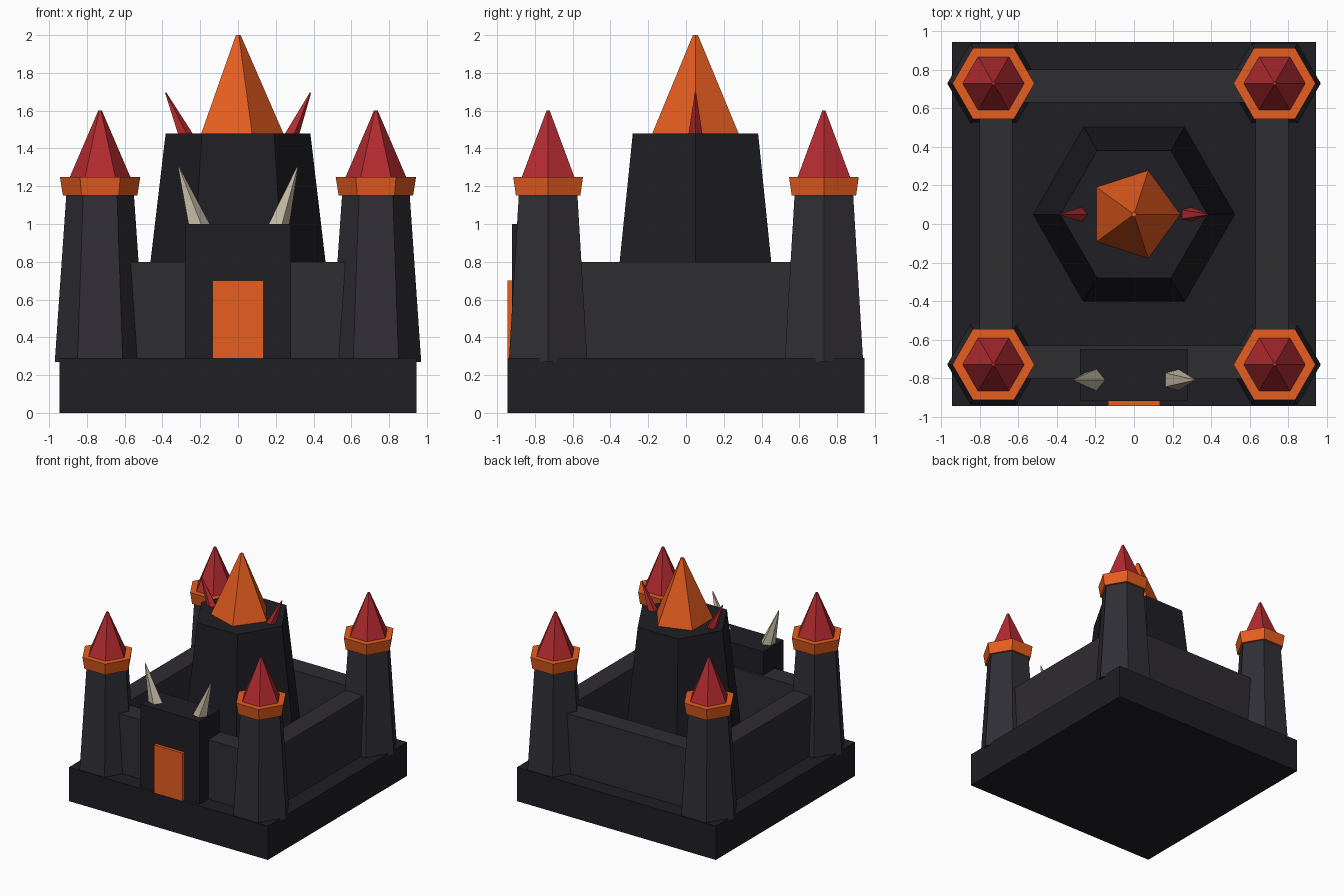
import bpy, bmesh
from math import cos, sin, tau, atan2, hypot
from mathutils import Vector, Matrix

if "Cube" in bpy.data.objects:
    bpy.data.objects.remove(bpy.data.objects["Cube"])


def material(name, rgb):
    m = bpy.data.materials.new(name)
    m.diffuse_color = (*rgb, 1)
    m.use_nodes = True
    m.node_tree.nodes["Principled BSDF"].inputs["Base Color"].default_value = m.diffuse_color
    return m


DARK = material("dark_stone", (0.014, 0.013, 0.018))
WALL = material("wall_stone", (0.028, 0.026, 0.031))
TOWER = material("tower_stone", (0.030, 0.028, 0.036))
ORANGE = material("orange", (0.80, 0.11, 0.014))
RED = material("red", (0.45, 0.024, 0.030))
BONE = material("bone", (0.55, 0.48, 0.36))


def finish(name, bm, mat):
    bmesh.ops.recalc_face_normals(bm, faces=bm.faces)
    mesh = bpy.data.meshes.new(name)
    bm.to_mesh(mesh)
    bm.free()
    mesh.materials.append(mat)
    ob = bpy.data.objects.new(name, mesh)
    bpy.context.collection.objects.link(ob)
    return ob


def box(name, lo, hi, mat):
    lo, hi = Vector(lo), Vector(hi)
    size = hi - lo
    bm = bmesh.new()
    bmesh.ops.create_cube(bm, size=1, matrix=Matrix.Translation((lo + hi) / 2) @ Matrix.Diagonal((*size, 1)))
    return finish(name, bm, mat)


def frustum(name, base, height, r1, r2, sides, mat, tilt=0.0):
    """Tapered prism with a corner on +x, leaning by tilt towards +x."""
    bm = bmesh.new()
    rings = [[bm.verts.new((r * cos(tau * i / sides), r * sin(tau * i / sides), z))
              for i in range(sides)] for r, z in ((r1, 0), (r2, height))]
    for ring in rings:
        bm.faces.new(ring)
    for i in range(sides):
        j = (i + 1) % sides
        bm.faces.new((rings[0][i], rings[0][j], rings[1][j], rings[1][i]))
    bm.transform(Matrix.Translation(base) @ Matrix.Rotation(tilt, 4, 'Y'))
    return finish(name, bm, mat)


def horn(name, base, tip, r, mat):
    dx, dz = tip[0] - base[0], tip[2] - base[2]
    return frustum(name, base, hypot(dx, dz), r, 0.004, 5, mat, atan2(dx, dz))


# Plinth
box("plinth", (-0.945, -0.945, 0), (0.945, 0.945, 0.29), DARK)

# Curtain walls
for s, fb, lr in ((-1, "front", "left"), (1, "back", "right")):
    a, b = sorted((s * 0.63, s * 0.803))
    box(fb + "_wall", (-0.72, a, 0.28), (0.72, b, 0.80), WALL)
    box(lr + "_wall", (a, -0.72, 0.28), (b, 0.72, 0.80), WALL)

# Corner towers with collar and pointed roof
for sx, lr in ((-1, "left"), (1, "right")):
    for sy, fb in ((-1, "front"), (1, "back")):
        x, y, n = sx * 0.73, sy * 0.73, fb + "_" + lr
        frustum(n + "_tower", (x, y, 0.27), 0.90, 0.24, 0.178, 6, TOWER)
        frustum(n + "_collar", (x, y, 1.15), 0.10, 0.197, 0.213, 6, ORANGE)
        frustum(n + "_roof", (x, y, 1.25), 0.35, 0.16, 0.01, 6, RED)

# Central keep and its roof
frustum("keep", (0, 0.05, 0.27), 1.21, 0.526, 0.383, 6, DARK)
frustum("keep_roof", (0, 0.05, 1.48), 0.52, 0.24, 0.014, 5, ORANGE)

# Gatehouse and door
box("gatehouse", (-0.28, -0.92, 0.28), (0.28, -0.65, 1.0), DARK)
box("door", (-0.135, -0.945, 0.29), (0.135, -0.90, 0.70), ORANGE)

# Horns on keep and gatehouse
for s, side in ((-1, "left"), (1, "right")):
    horn(side + "_keep_horn", (s * 0.277, 0.05, 1.46), (s * 0.383, 0.05, 1.695), 0.042, RED)
    horn(side + "_gate_horn", (s * 0.208, -0.81, 0.98), (s * 0.314, -0.81, 1.30), 0.062, BONE)
